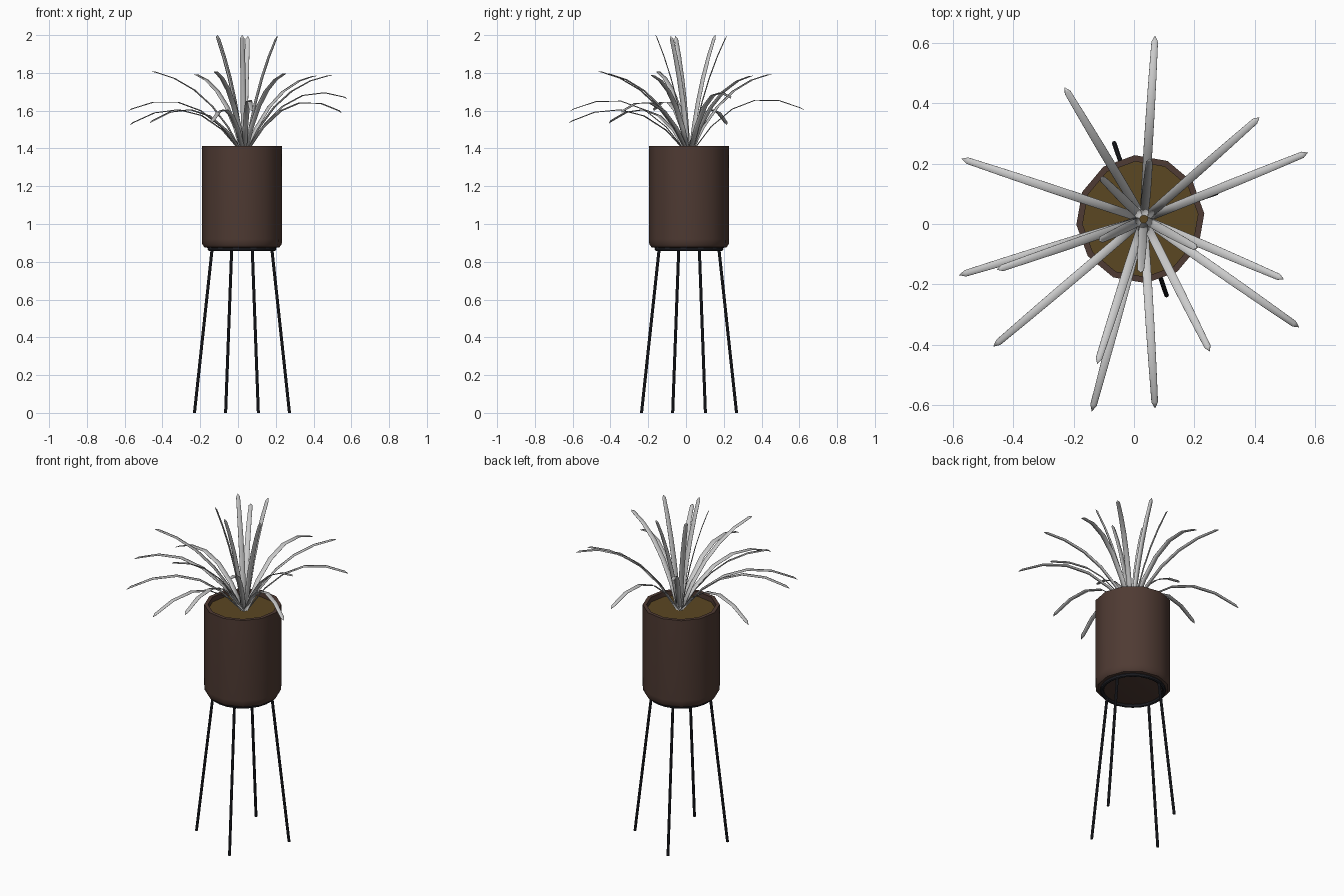
import bpy, bmesh, math
from mathutils import Vector

if "Cube" in bpy.data.objects:
    bpy.data.objects.remove(bpy.data.objects["Cube"])

CX, CY = 0.021, 0.016          # pot axis
SIDES, TURN = 12, math.radians(5)


def material(name, rgb):
    m = bpy.data.materials.new(name)
    m.diffuse_color = (*rgb, 1)
    m.use_nodes = True
    m.node_tree.nodes["Principled BSDF"].inputs["Base Color"].default_value = m.diffuse_color
    return m


BROWN = material("dark brown", (0.078, 0.043, 0.033))
SOIL = material("soil brown", (0.105, 0.063, 0.016))
BLACK = material("black metal", (0.018, 0.019, 0.025))
GREY = material("pale grey leaf", (0.6, 0.6, 0.6))


def finish(name, bm, mat, recalc=True):
    if recalc:
        bmesh.ops.recalc_face_normals(bm, faces=bm.faces)
    me = bpy.data.meshes.new(name)
    bm.to_mesh(me)
    bm.free()
    me.materials.append(mat)
    me.shade_smooth()
    me.set_sharp_from_angle(angle=math.radians(40))
    ob = bpy.data.objects.new(name, me)
    bpy.context.collection.objects.link(ob)
    return ob


def lathe(name, profile, mat, n=SIDES, closed=False):
    """Spin (radius, z) points round the pot axis; cap the ends unless closed."""
    bm = bmesh.new()
    rings = []
    for r, z in profile:
        rings.append([bm.verts.new((CX + r * math.cos(TURN + math.tau * i / n),
                                    CY + r * math.sin(TURN + math.tau * i / n), z))
                      for i in range(n)])
    pairs = list(zip(rings, rings[1:]))
    if closed:
        pairs.append((rings[-1], rings[0]))
    else:
        bm.faces.new(rings[0])
        bm.faces.new(rings[-1])
    for a, b in pairs:
        for i in range(n):
            j = (i + 1) % n
            bm.faces.new((a[i], a[j], b[j], b[i]))
    return finish(name, bm, mat)


# Pot with rounded lower edge and inner wall
lathe("pot", [(0.178, 0.873), (0.199, 0.877), (0.211, 0.892), (0.213, 0.92),
              (0.213, 1.412), (0.192, 1.412), (0.192, 1.36)], BROWN)

# Soil surface
lathe("soil", [(0.193, 1.365), (0.193, 1.382)], SOIL)

# Stand ring under the pot
lathe("stand_ring", [(0.172 + 0.011 * math.cos(math.tau * k / 8),
                      0.868 + 0.011 * math.sin(math.tau * k / 8)) for k in range(8)],
      BLACK, n=24, closed=True)

# Four splayed legs
for k in range(4):
    a = math.radians(19 + 90 * k)
    d = Vector((math.cos(a), math.sin(a), 0))
    c = Vector((CX, CY, 0))
    bm = bmesh.new()
    rings = []
    for r, z in ((0.266, 0.0), (0.167, 0.87)):
        rings.append([bm.verts.new(c + d * r + Vector((0.008 * math.cos(math.tau * i / 8),
                      0.008 * math.sin(math.tau * i / 8), z))) for i in range(8)])
    for i in range(8):
        j = (i + 1) % 8
        bm.faces.new((rings[0][i], rings[0][j], rings[1][j], rings[1][i]))
    bm.faces.new(rings[0])
    bm.faces.new(rings[1])
    finish(f"stand_leg_{k + 1}", bm, BLACK)


# Leaves: folded blades along a curve from the soil to the tip
def leaf(name, tip, ctrl_frac, ctrl_rise):
    tip = Vector(tip)
    centre = Vector((0.032, 0.016, 1.375))
    d = Vector((tip.x - centre.x, tip.y - centre.y, 0))
    length = d.length
    d.normalize()
    side = Vector((-d.y, d.x, 0))
    p0 = centre + d * 0.012
    p1 = p0 + d * (ctrl_frac * length) + Vector((0, 0, ctrl_rise))
    stations = [(0, 0.013), (0.2, 0.014), (0.4, 0.0145),
                (0.6, 0.014), (0.8, 0.0125), (0.97, 0.0105)]
    bm = bmesh.new()
    rows = []
    for t, w in stations:
        p = p0 * (1 - t) ** 2 + p1 * 2 * t * (1 - t) + tip * t * t
        tan = ((p1 - p0) * (1 - t) + (tip - p1) * t).normalized()
        up = tan.cross(side)
        if up.z < 0:
            up = -up
        rows.append([bm.verts.new(p - side * w + up * w * 0.2), bm.verts.new(p),
                     bm.verts.new(p + side * w + up * w * 0.2)])
    for a, b in zip(rows, rows[1:]):
        for i in (0, 1):
            bm.faces.new((a[i + 1], a[i], b[i], b[i + 1]))
    end = bm.verts.new(tip)
    for i in (0, 1):
        bm.faces.new((rows[-1][i + 1], rows[-1][i], end))
    for f in bm.faces:
        f.normal_update()
    if sum(f.normal.z for f in bm.faces) < 0:
        bmesh.ops.reverse_faces(bm, faces=bm.faces)
    ob = finish(name, bm, GREY, recalc=False)
    s = ob.modifiers.new("thickness", 'SOLIDIFY')
    s.thickness = 0.002


# Low drooping leaves: tip x, y, z and peak height
low = [(0.07, 0.625, 1.605, 1.66), (-0.573, 0.217, 1.525, 1.605), (-0.58, -0.17, 1.6, 1.65),
       (-0.467, -0.407, 1.535, 1.605), (-0.14, -0.622, 1.535, 1.605), (0.07, -0.612, 1.6, 1.655),
       (0.548, -0.343, 1.59, 1.645), (0.577, 0.237, 1.665, 1.695)]
for i, (x, y, z, peak) in enumerate(low):
    h, pk = z - 1.375, peak - 1.375
    leaf(f"low_leaf_{i + 1}", (x, y, z), 0.42, pk + math.sqrt(pk * pk - pk * h))

# Middle arching leaves
mid = [(-0.23, 0.453, 1.793), (-0.455, -0.152, 1.808), (-0.122, -0.464, 1.808),
       (0.252, -0.423, 1.797), (0.497, -0.183, 1.788), (0.416, 0.354, 1.785)]
for i, tip in enumerate(mid):
    leaf(f"middle_leaf_{i + 1}", tip, 0.35, 0.37)

# Upright centre leaves
high = [(-0.11, 0.155, 2.0), (0.052, 0.215, 1.995), (0.208, -0.08, 1.995),
        (0.022, -0.16, 2.0), (-0.115, -0.055, 1.995)]
for i, tip in enumerate(high):
    leaf(f"upright_leaf_{i + 1}", tip, 0.3, 0.36)
